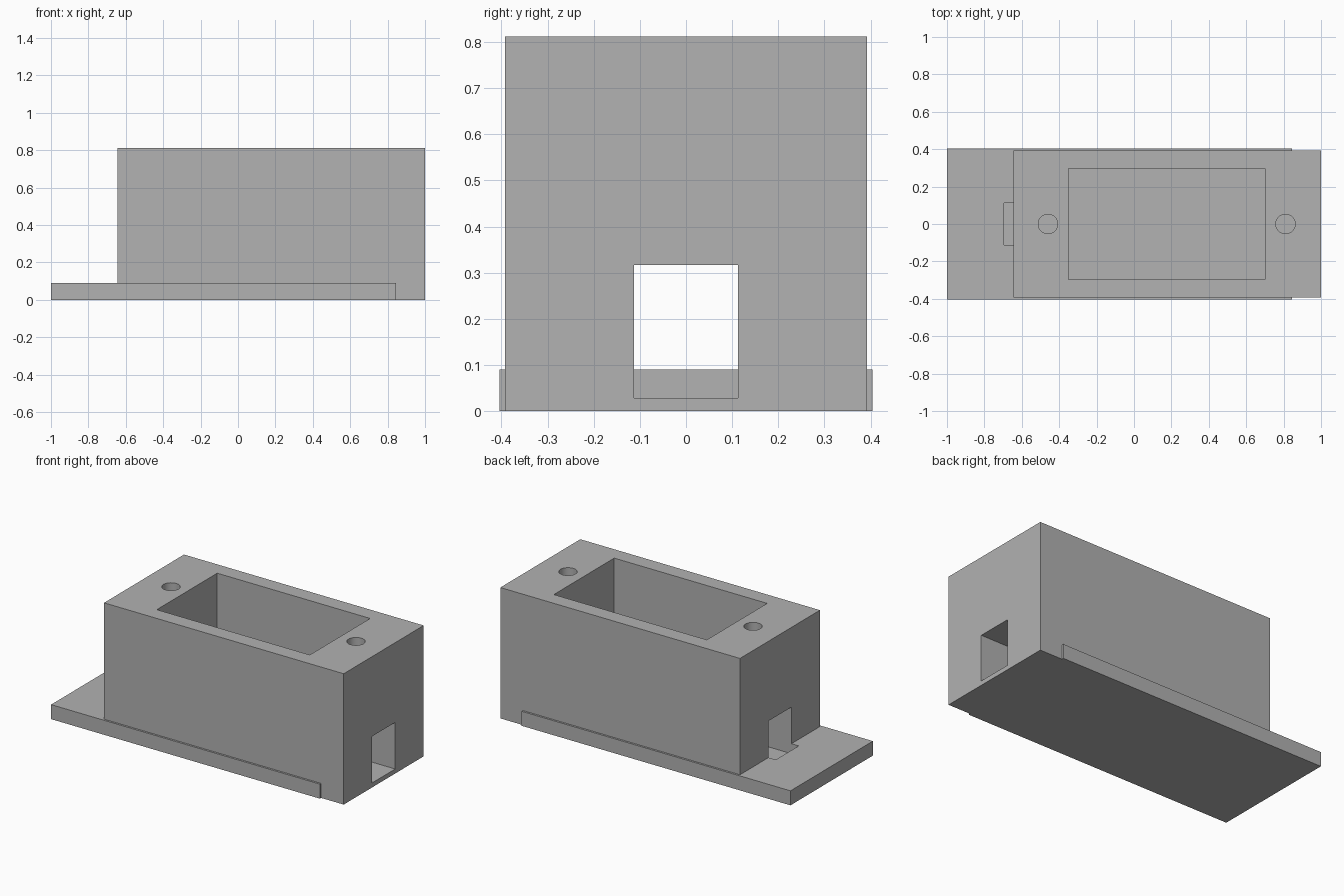
import bpy
import math

if "Cube" in bpy.data.objects:
    bpy.data.objects.remove(bpy.data.objects["Cube"], do_unlink=True)

grey = bpy.data.materials.new("light_grey")
grey.use_nodes = True
grey.diffuse_color = (0.445, 0.445, 0.445, 1)
grey.node_tree.nodes["Principled BSDF"].inputs["Base Color"].default_value = grey.diffuse_color


def box(name, x0, x1, half_y, z0, z1):
    bpy.ops.mesh.primitive_cube_add(size=1, location=((x0 + x1) / 2, 0, (z0 + z1) / 2))
    ob = bpy.context.object
    ob.name = name
    ob.scale = (x1 - x0, 2 * half_y, z1 - z0)
    bpy.ops.object.transform_apply(location=True, rotation=True, scale=True)
    ob.data.materials.append(grey)
    return ob


def screw_hole(name, x, radius, z0, z1):
    bpy.ops.mesh.primitive_cylinder_add(vertices=48, radius=radius, depth=z1 - z0,
                                        location=(x, 0, (z0 + z1) / 2))
    ob = bpy.context.object
    ob.name = name
    ob.data.materials.append(grey)
    return ob


def combine(target, other, operation):
    mod = target.modifiers.new(operation.lower(), "BOOLEAN")
    mod.operation = operation
    mod.solver = "EXACT"
    mod.object = other
    bpy.context.view_layer.objects.active = target
    bpy.ops.object.modifier_apply(modifier=mod.name)
    bpy.data.objects.remove(other, do_unlink=True)


TOP, FLOOR = 0.812, 0.028

# Block and base plate joined into one solid
housing = box("housing", -0.645, 1.0, 0.392, 0, TOP)
combine(housing, box("base_plate", -1.0, 0.845, 0.404, 0, 0.09), "UNION")

# Open pocket, cable slot running lengthwise, and screw holes
combine(housing, box("pocket", -0.35, 0.70, 0.296, FLOOR, TOP + 0.1), "DIFFERENCE")
combine(housing, box("cable_slot", -0.695, 1.1, 0.113, FLOOR, 0.317), "DIFFERENCE")
for x in (-0.46, 0.81):
    combine(housing, screw_hole("screw_hole", x, 0.052, TOP - 0.3, TOP + 0.1), "DIFFERENCE")

bpy.ops.object.select_all(action="DESELECT")
housing.select_set(True)
bpy.context.view_layer.objects.active = housing
bpy.ops.object.shade_smooth_by_angle(angle=math.radians(30))
